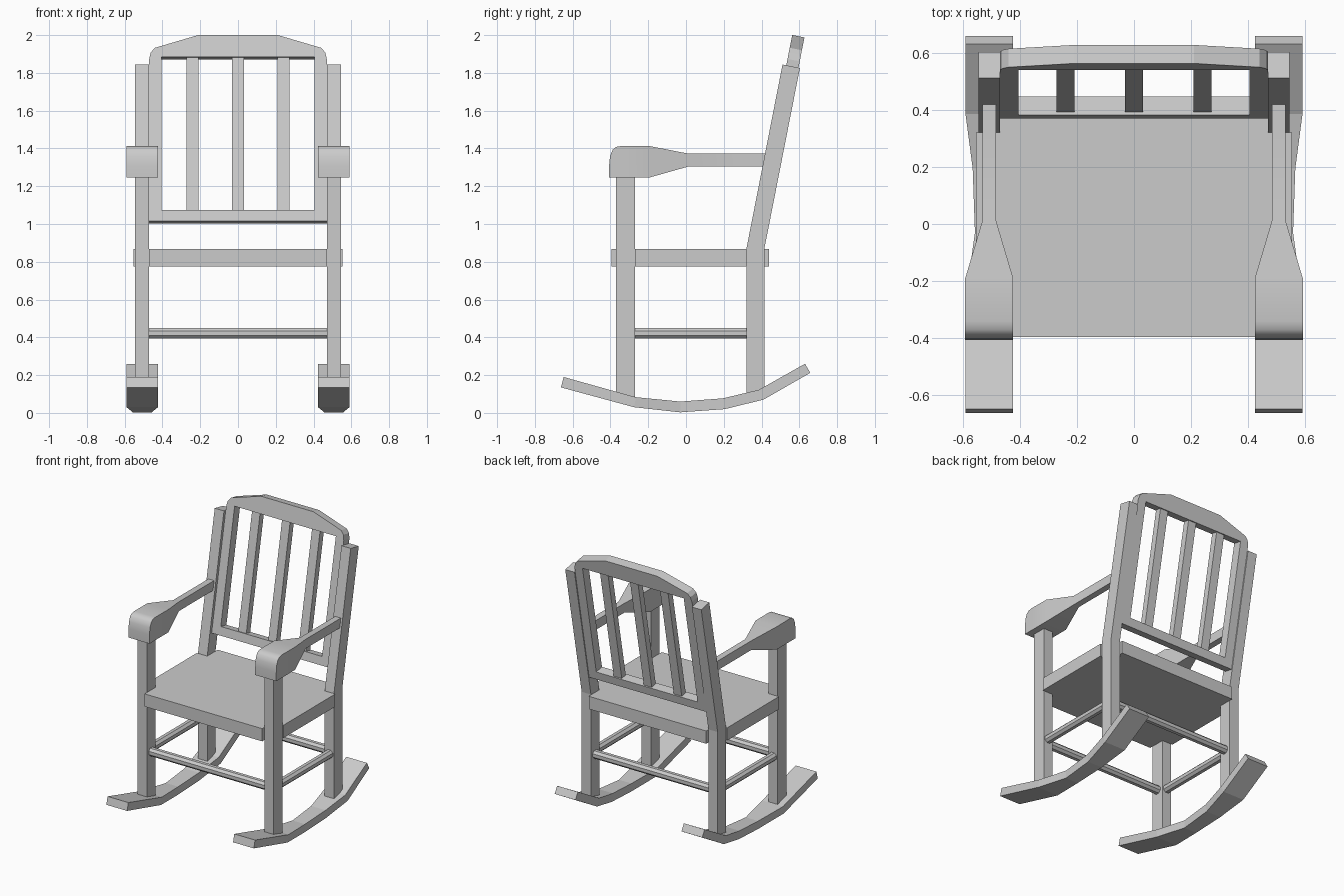
import bpy, bmesh, math
from mathutils import Matrix, Vector

if "Cube" in bpy.data.objects:
    bpy.data.objects.remove(bpy.data.objects["Cube"])

CX = 0.507          # centre line of legs, arms and rockers
TILT = 0.1926       # lean of the back


def finish(name, bm, mirror=False, smooth=None):
    bmesh.ops.recalc_face_normals(bm, faces=bm.faces)
    me = bpy.data.meshes.new(name)
    bm.to_mesh(me)
    bm.free()
    ob = bpy.data.objects.new(name, me)
    bpy.context.collection.objects.link(ob)
    if mirror:
        ob.modifiers.new("Mirror", 'MIRROR')
    if smooth:
        bpy.ops.object.select_all(action='DESELECT')
        ob.select_set(True)
        bpy.context.view_layer.objects.active = ob
        bpy.ops.object.shade_smooth_by_angle(angle=math.radians(smooth))
    return ob


def loft(name, rings, closed=False, **kw):
    """Skin matching rings; cap the ends unless the loop of rings is closed."""
    bm = bmesh.new()
    vs = [[bm.verts.new(p) for p in r] for r in rings]
    n = len(rings[0])
    pairs = list(zip(vs, vs[1:])) + ([(vs[-1], vs[0])] if closed else [])
    for a, b in pairs:
        for i in range(n):
            j = (i + 1) % n
            bm.faces.new((a[i], a[j], b[j], b[i]))
    if not closed:
        bm.faces.new(vs[0])
        bm.faces.new(vs[-1])
    return finish(name, bm, **kw)


def side_profile(name, pts, x0, x1, **kw):
    return loft(name, [[(x, y, z) for y, z in pts] for x in (x0, x1)], **kw)


# Rockers: (bottom y, bottom z, top y, top z, half width), waisted in the middle
rocker = [(-0.662, 0.135, -0.648, 0.19, 0.083), (-0.275, 0.03, -0.265, 0.083, 0.083),
          (-0.03, 0.003, -0.03, 0.06, 0.05), (0.205, 0.02, 0.195, 0.077, 0.058),
          (0.41, 0.07, 0.385, 0.122, 0.083), (0.658, 0.212, 0.63, 0.26, 0.083)]
loft("rocker", [[(CX - w, yb, zb), (CX + w, yb, zb), (CX + w, yt, zt), (CX - w, yt, zt)]
                for yb, zb, yt, zt, w in rocker], mirror=True)

# Legs
side_profile("front_leg", [(-0.37, 0.075), (-0.27, 0.06), (-0.27, 1.26), (-0.37, 1.26)],
             0.47, 0.544, mirror=True)
side_profile("back_leg", [(0.32, 0.08), (0.415, 0.1), (0.415, 0.87), (0.603, 1.826),
                          (0.511, 1.844), (0.32, 0.87)], 0.47, 0.544, mirror=True)

# Seat, notched around the legs
half = [(0.47, -0.395), (0.47, -0.27), (0.554, -0.27),
        (0.554, 0.32), (0.47, 0.32), (0.47, 0.44)]
outline = half + [(-x, y) for x, y in reversed(half)]
loft("seat", [[(x, y, z) for x, y in outline] for z in (0.775, 0.867)])

# Stretchers with chamfered section
r, c = 0.028, 0.012
section = [(r, c), (c, r), (-c, r), (-r, c), (-r, -c), (-c, -r), (c, -r), (r, -c)]
for name, y in (("front_stretcher", -0.32), ("back_stretcher", 0.367)):
    loft(name, [[(x, y + a, 0.422 + b) for a, b in section] for x in (-0.475, 0.475)])
loft("side_stretcher", [[(CX + a, y, 0.422 + b) for a, b in section]
                        for y in (-0.275, 0.325)], mirror=True)

# Arms: (y, bottom z, top z, half width)
arm = [(-0.407, 1.247, 1.31, 0.084), (-0.402, 1.247, 1.36, 0.084),
       (-0.388, 1.247, 1.393, 0.084), (-0.37, 1.247, 1.408, 0.084),
       (-0.34, 1.247, 1.413, 0.084), (-0.19, 1.247, 1.412, 0.084),
       (0.015, 1.305, 1.372, 0.023), (0.435, 1.305, 1.372, 0.023)]
loft("armrest", [[(CX - w, y, a), (CX + w, y, a), (CX + w, y, b), (CX - w, y, b)]
                 for y, a, b, w in arm], mirror=True, smooth=35)

# Back frame and slats are built upright, then leaned back
lean = Matrix.Translation((0, 0.37, 1.015)) @ Matrix.Rotation(-TILT, 4, 'X')


def leaned(x, y, z):
    return lean @ Vector((x, y, z))


# Back frame: matching outer and inner outlines
outer = [(0.47, 0), (0.47, 0.875), (0.462, 0.91), (0.44, 0.935), (0.21, 1.004)]
inner = [(0.405, 0.061), (0.405, 0.80), (0.405, 0.85), (0.405, 0.886), (0.21, 0.886)]
outer += [(-x, z) for x, z in reversed(outer)]
inner += [(-x, z) for x, z in reversed(inner)]
T = 0.066
loft("back_frame", [[leaned(x, y, z) for x, z in pts] for pts, y in
                    ((outer, 0), (outer, T), (inner, T), (inner, 0))], closed=True)

# Back slats
for i, x in enumerate((-0.24, 0, 0.24)):
    loft(f"back_slat_{i + 1}",
         [[leaned(x + sx * 0.032, y, z) for sx, y in
           ((-1, 0.01), (1, 0.01), (1, 0.056), (-1, 0.056))] for z in (0.055, 0.892)])
